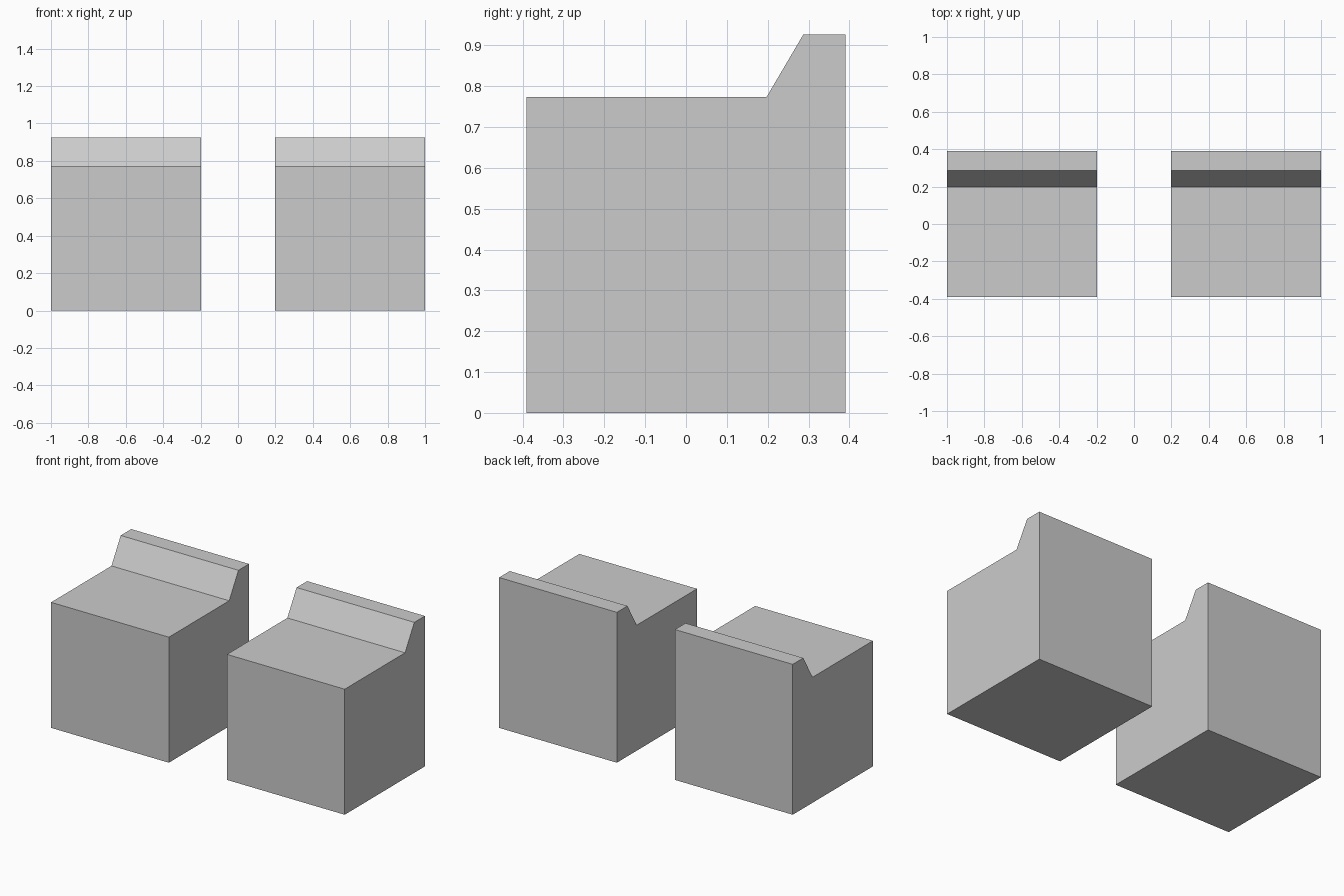
import bpy
import bmesh

cube = bpy.data.objects.get("Cube")
if cube:
    bpy.data.objects.remove(cube, do_unlink=True)

grey = bpy.data.materials.new("light_grey")
grey.use_nodes = True
colour = (0.6, 0.6, 0.6, 1)
grey.diffuse_color = colour
grey.node_tree.nodes["Principled BSDF"].inputs["Base Color"].default_value = colour

INNER, OUTER = 0.198, 1.0
# Side outline (y, z): flat top rising by a sloped step to a rear ledge
PROFILE = [(-0.39, 0), (0.39, 0), (0.39, 0.926), (0.287, 0.926),
           (0.197, 0.773), (-0.39, 0.773)]


def stepped_block(name, x_min, x_max):
    """Extrude the side outline along x into a closed block."""
    bm = bmesh.new()
    side = bm.faces.new([bm.verts.new((x_min, y, z)) for y, z in PROFILE])
    result = bmesh.ops.extrude_face_region(bm, geom=[side], use_keep_orig=True)
    moved = [v for v in result["geom"] if isinstance(v, bmesh.types.BMVert)]
    bmesh.ops.translate(bm, verts=moved, vec=(x_max - x_min, 0, 0))
    bmesh.ops.recalc_face_normals(bm, faces=bm.faces)
    mesh = bpy.data.meshes.new(name)
    bm.to_mesh(mesh)
    bm.free()
    mesh.materials.append(grey)
    block = bpy.data.objects.new(name, mesh)
    bpy.context.collection.objects.link(block)


# Matching pair of blocks with a gap between them
stepped_block("right_block", -OUTER, -INNER)
stepped_block("left_block", INNER, OUTER)
